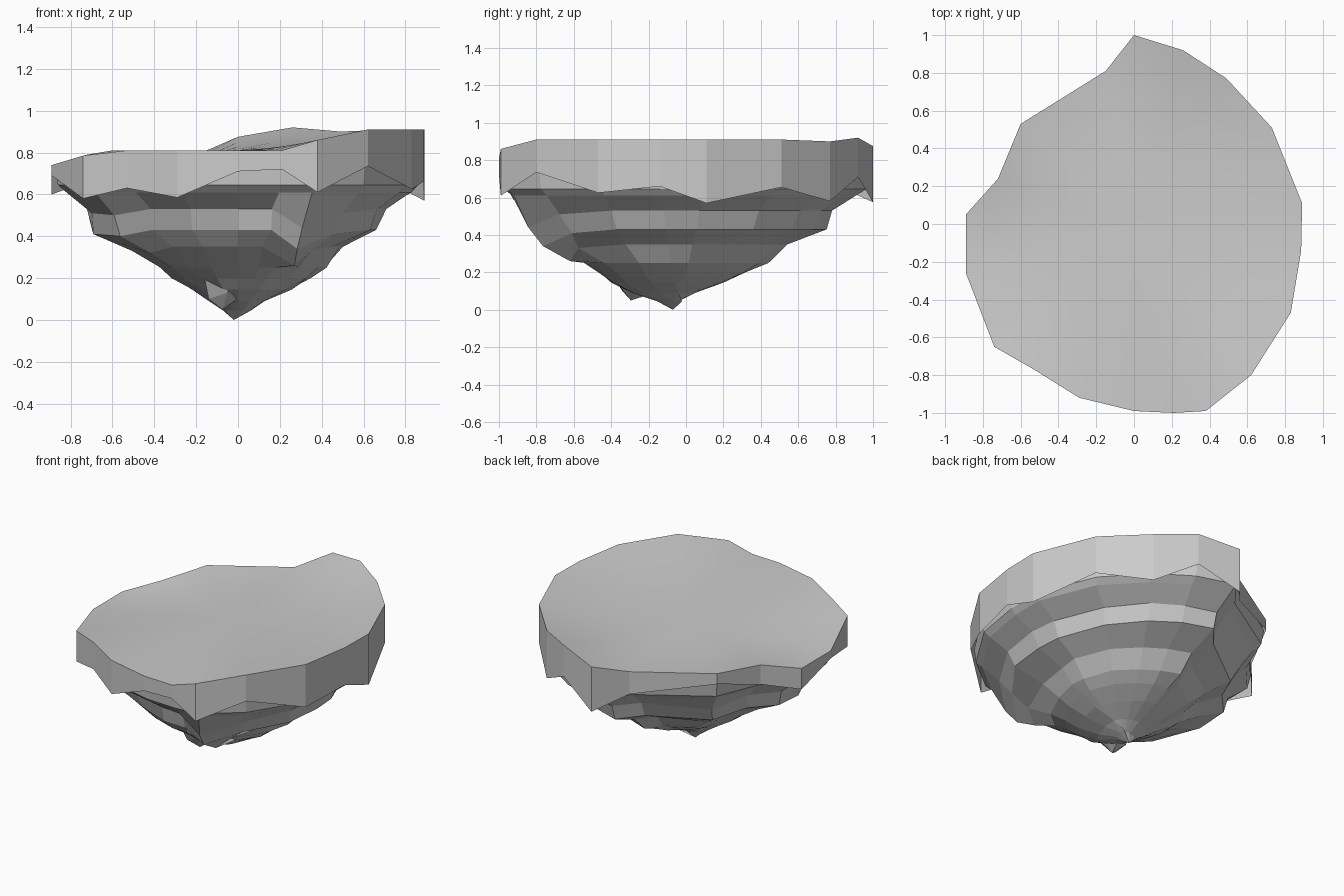
import bpy, bmesh, random

if "Cube" in bpy.data.objects:
    bpy.data.objects.remove(bpy.data.objects["Cube"])

random.seed(4)

# Rim of the island: x, y, top height, ragged skirt bottom height
RIM = [(.89, .11, .91, .57), (.73, .51, .91, .655), (.49, .77, .90, .58), (.26, .92, .92, .71),
       (0, 1, .875, .575), (-.15, .81, .81, .66), (-.60, .53, .81, .74), (-.72, .24, .79, .66),
       (-.89, .05, .74, .60), (-.89, -.26, .74, .69), (-.74, -.65, .785, .58),
       (-.53, -.77, .81, .63), (-.29, -.92, .81, .585), (0, -.99, .81, .71),
       (.21, -1, .81, .72), (.38, -.99, .86, .61), (.62, -.80, .91, .735),
       (.83, -.47, .91, .625), (.885, -.14, .91, .66)]


def mesh_object(name, bm):
    bmesh.ops.recalc_face_normals(bm, faces=bm.faces)
    me = bpy.data.meshes.new(name)
    bm.to_mesh(me)
    bm.free()
    ob = bpy.data.objects.new(name, me)
    bpy.context.collection.objects.link(ob)
    return ob


def ring(bm, pts):
    return [bm.verts.new(p) for p in pts]


def bridge(bm, a, b):
    n = len(a)
    return [bm.faces.new((a[i], a[(i + 1) % n], b[(i + 1) % n], b[i])) for i in range(n)]


def fan(bm, a, tip):
    t = bm.verts.new(tip)
    return [bm.faces.new((a[i], a[(i + 1) % len(a)], t)) for i in range(len(a))]


# Gently rolling ground, flattening to a tilted plane inside, with a ragged skirt
bm = bmesh.new()
rim = ring(bm, [(x, y, t) for x, y, t, b in RIM])
bridge(bm, rim, ring(bm, [(x, y, b) for x, y, t, b in RIM]))
prev, ground = rim, []
for s in (.85, .65, .45, .22):
    w = s ** 3
    cur = ring(bm, [(x * s, y * s, t * w + (1 - w) * (.81 + .06 * x * s)) for x, y, t, b in RIM])
    ground += bridge(bm, prev, cur)
    prev = cur
ground += fan(bm, prev, (0, 0, .81))
for f in ground:
    f.smooth = True
for v in rim:
    for e in v.link_edges:
        if e.other_vert(v) in rim:
            e.smooth = False
mesh_object("island_top", bm)

# Stepped rock underneath: height, left, right, front, back extents
LEVELS = [(.74, .88, .87, .98, .98), (.645, .86, .86, .97, .97), (.61, .82, .83, .93, .92),
          (.53, .71, .70, .83, .82), (.43, .69, .66, .77, .76), (.35, .52, .49, .70, .57),
          (.25, .38, .42, .55, .47), (.20, .31, .34, .47, .37), (.145, .22, .25, .40, .25),
          (.09, .14, .13, .29, .10), (.045, .07, .06, .15, .02)]
# Buttresses that hang lower than the neighbouring ledges: column -> drop
DROPS = {10: .03, 9: .02, 15: .09, 16: .02, 6: .03}
bm = bmesh.new()
prev = None
for k, (z, left, right, front, back) in enumerate(LEVELS):
    f = k / (len(LEVELS) - 1)
    pts = []
    for i, (x, y, t, b) in enumerate(RIM):
        n = 1 + (random.uniform(-.03, .03) if k > 2 else 0)
        px = x / .89 * (right if x > 0 else left) * n
        py = y * (back if y > 0 else front) * n - .06 * f * (y > 0)
        if i == 15 and k == 5:
            px, py = .27, -.62
        drop = DROPS.get(i, 0) if 3 <= k <= 5 else 0
        pts.append((px, py, z - drop))
    cur = ring(bm, pts)
    if prev:
        bridge(bm, prev, cur)
    prev = cur
fan(bm, prev, (-.02, -.07, 0))
mesh_object("rock_underside", bm)

# Small hanging crag beside the lowest point
bm = bmesh.new()
top = ring(bm, [(.07, -.22, .25), (-.02, -.16, .25), (-.15, -.22, .25),
                (-.17, -.40, .25), (-.03, -.44, .25), (.09, -.36, .25)])
low = ring(bm, [(.02, -.25, .11), (-.04, -.2, .08), (-.13, -.23, .1),
                (-.14, -.34, .1), (-.05, -.36, .13), (.02, -.31, .12)])
bridge(bm, top, low)
fan(bm, low, (-.075, -.295, .05))
mesh_object("hanging_crag", bm)
